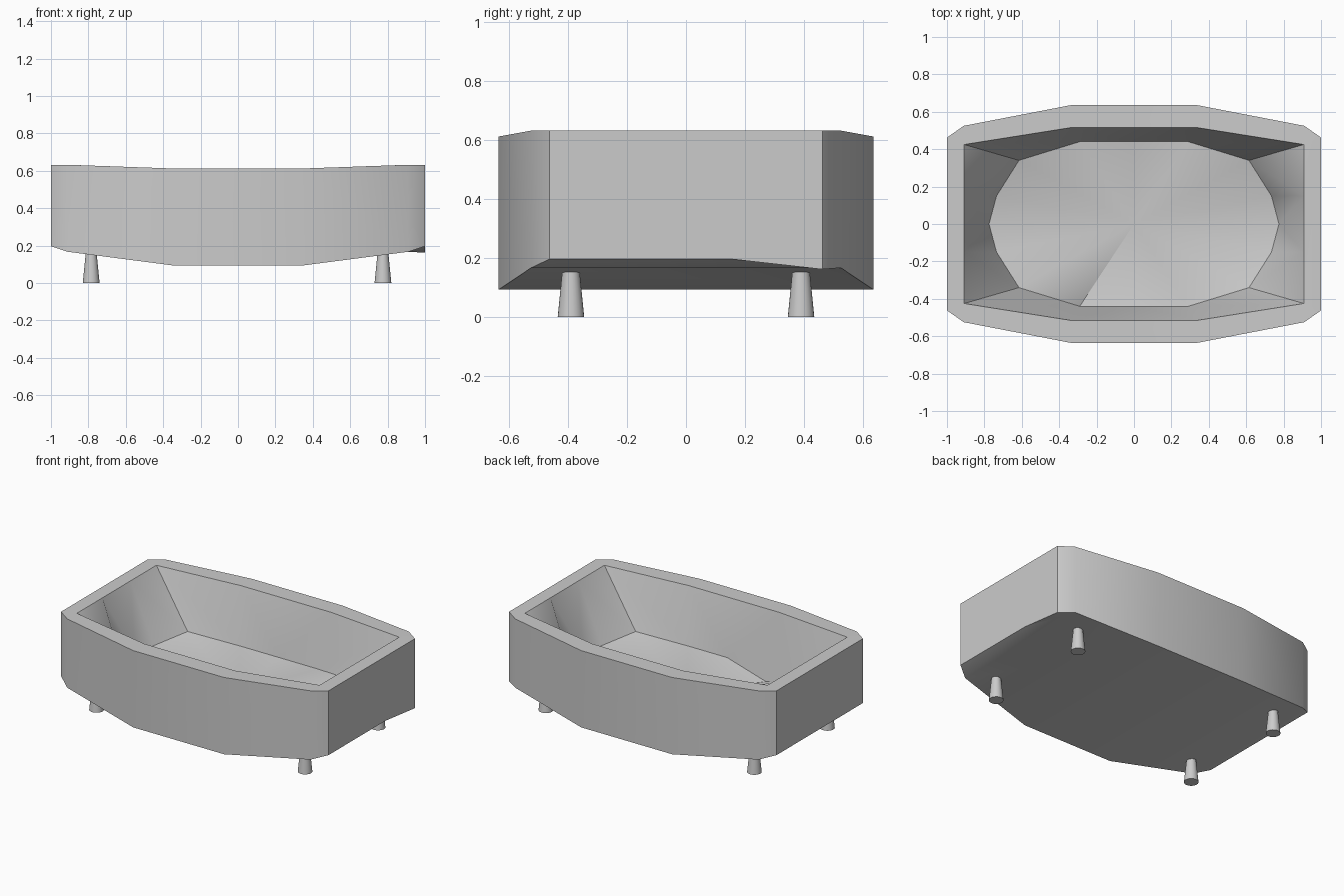
import bpy, bmesh, math

if "Cube" in bpy.data.objects:
    bpy.data.objects.remove(bpy.data.objects["Cube"])

# Quadrant points of the tub (mirrored by sign into all four corners)
OUT = [(1.0, .462), (.91, .525), (.34, .635)]
TOP_Z = [.632, .632, .612]
BOT_Z = [.197, .167, .093]
RIM = [(.908, .425, .632), (.34, .515, .612)]
END = (.908, .15, .632)
FLOOR = [(.775, 0, .24), (.735, .15, .24), (.615, .34, .295), (.29, .44, .245)]
CENTRE = (0, 0, .18)

top = [(x, y, z) for (x, y), z in zip(OUT, TOP_Z)]
bot = [(x, y, z) for (x, y), z in zip(OUT, BOT_Z)]

bm = bmesh.new()


def face(*pts):
    bm.faces.new([bm.verts.new(p) for p in pts])


def bottom(i, sx, sy):
    x, y, z = bot[i]
    if i == 0 and sx > 0 and sy > 0:   # one underside corner dips lower
        z = .162
    return (sx * x, sy * y, z)


def floor(i, sx, sy):
    x, y, z = FLOOR[i]
    if i == 3 and sx < 0 and sy < 0:   # one floor corner dips lower
        z = .16
    return (sx * x, sy * y, z)


for sx in (-1, 1):
    for sy in (-1, 1):
        def s(p):
            return (sx * p[0], sy * p[1], p[2])
        f = [floor(i, sx, sy) for i in range(4)]
        a, b, e = s(RIM[0]), s(RIM[1]), s(END)
        # outer corner walls
        for i in range(2):
            face(bottom(i, sx, sy), bottom(i + 1, sx, sy), s(top[i + 1]), s(top[i]))
        # rim corners
        face(s(top[0]), s(top[1]), a)
        face(s(top[1]), s(top[2]), b, a)
        # inner side walls and ridged end walls
        face(a, b, f[3], f[2])
        face(a, e, f[2])
        face(e, f[1], f[2])
        face(e, f[0], f[1])
        # dished floor
        for i in range(3):
            face(f[i], f[i + 1], CENTRE)


def across(p, sx):
    return [(sx * p[0], -p[1], p[2]), (sx * p[0], p[1], p[2])]


# long sides: outer wall, rim, inner wall and floor between the corners
for sy in (-1, 1):
    chain = [bot[2], top[2], RIM[1]]
    for a, b in zip(chain, chain[1:]):
        face((-a[0], sy * a[1], a[2]), (a[0], sy * a[1], a[2]),
             (b[0], sy * b[1], b[2]), (-b[0], sy * b[1], b[2]))
    rx, ry, rz = RIM[1]
    fl, fr, fm = floor(3, -1, sy), floor(3, 1, sy), (0, sy * .44, .245)
    face((-rx, sy * ry, rz), fl, fm)
    face((-rx, sy * ry, rz), fm, (rx, sy * ry, rz))
    face((rx, sy * ry, rz), fm, fr)
    face(fl, fm, CENTRE)
    face(fm, fr, CENTRE)

# short ends and curved underside
for sx in (-1, 1):
    t, r, e = across(top[0], sx), across(RIM[0], sx), across(END, sx)
    mid = [(1, .15, .197)] if sx > 0 else []
    end = [bottom(0, sx, -1)] + mid + [bottom(0, sx, 1)]
    face(*end, t[1], t[0])
    face(t[0], t[1], r[1], e[1], e[0], r[0])
    face(e[0], e[1], FLOOR[0] if sx > 0 else (-FLOOR[0][0], 0, FLOOR[0][2]))
    n = [bottom(1, sx, -1), bottom(1, sx, 1)]
    if mid:
        face(end[0], end[1], n[0])
        face(end[1], n[1], n[0])
        face(end[1], end[2], n[1])
    else:
        face(*end, *n[::-1])
    face(*n, *across(bot[2], sx)[::-1])
face(*across(bot[2], -1), *across(bot[2], 1)[::-1])

bmesh.ops.remove_doubles(bm, verts=bm.verts[:], dist=1e-4)
bmesh.ops.recalc_face_normals(bm, faces=bm.faces[:])
mesh = bpy.data.meshes.new("tub_body")
bm.to_mesh(mesh)
bm.free()
tub = bpy.data.objects.new("tub_body", mesh)
bpy.context.collection.objects.link(tub)


def smooth(ob, deg):
    bpy.ops.object.select_all(action='DESELECT')
    ob.select_set(True)
    bpy.context.view_layer.objects.active = ob
    bpy.ops.object.shade_smooth_by_angle(angle=math.radians(deg))


smooth(tub, 40)

# four tapered legs
for sx, lr in ((-1, "left"), (1, "right")):
    for sy, fb in ((-1, "front"), (1, "back")):
        bpy.ops.mesh.primitive_cone_add(vertices=24, radius1=.045, radius2=.028, depth=.17,
                                        location=(sx * .78 - .005, sy * .39, .085))
        leg = bpy.context.object
        leg.name = f"{fb}_{lr}_leg"
        smooth(leg, 30)
